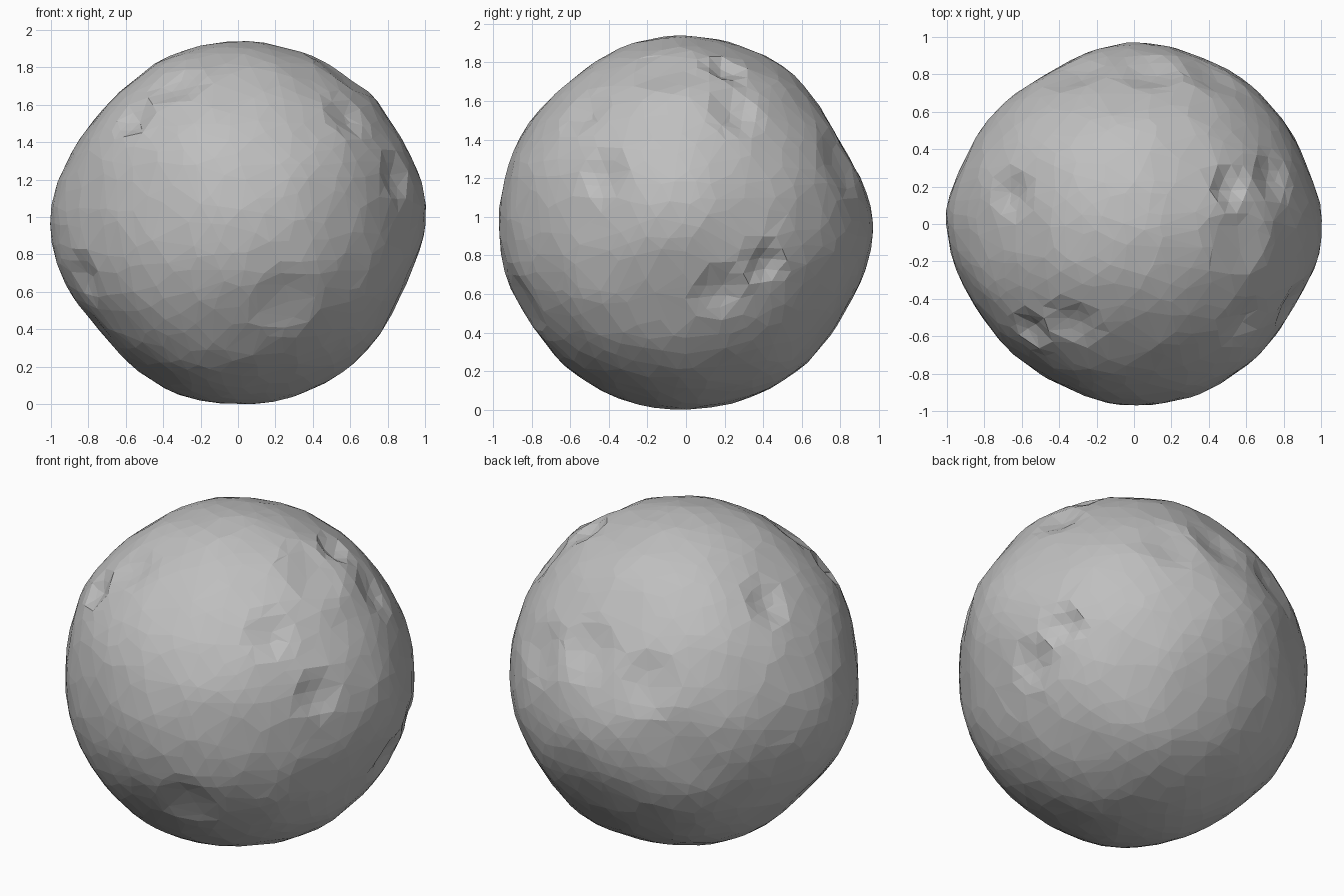
import bpy, bmesh, math
from mathutils import Vector, noise

cube = bpy.data.objects.get("Cube")
if cube:
    bpy.data.objects.remove(cube, do_unlink=True)

# Single rock colour
rock = bpy.data.materials.new("grey rock")
rock.use_nodes = True
colour = (0.52, 0.52, 0.52, 1)
rock.diffuse_color = colour
bsdf = rock.node_tree.nodes["Principled BSDF"]
bsdf.inputs["Base Color"].default_value = colour
bsdf.inputs["Roughness"].default_value = 0.9

# Named directions from the centre of the body
LEFT, BACK, UP = Vector((1, 0, 0)), Vector((0, 1, 0)), Vector((0, 0, 1))
RIGHT, FRONT, DOWN = -LEFT, -BACK, -UP

# Crater radius and depth by kind
CRATER_KINDS = {
    "small": (0.12, 0.04),
    "medium": (0.15, 0.03),
    "wide": (0.2, 0.025),
}

# Crater directions by kind
CRATERS = {
    "small": [
        LEFT * 0.5 + BACK * 0.2 + UP * 0.8,
        LEFT + BACK * 0.5 + DOWN * 0.24,
        RIGHT + FRONT + UP,
    ],
    "medium": [
        LEFT + BACK * 0.35 + UP * 0.8,
        LEFT + FRONT * 0.5 + UP * 0.3,
        LEFT + FRONT * 0.9 + UP,
        LEFT + BACK * 0.2 + DOWN * 0.4,
        RIGHT + BACK * 0.25 + UP,
        RIGHT * 0.45 + FRONT * 0.7 + UP,
        RIGHT + FRONT * 0.5 + DOWN * 0.35,
    ],
    "wide": [
        LEFT * 0.7 + FRONT * 0.1 + UP,
        LEFT * 0.5 + BACK + UP * 0.4,
        LEFT * 0.1 + BACK + UP * 0.5,
        RIGHT * 0.4 + BACK + UP * 0.4,
        LEFT * 0.3 + FRONT + DOWN * 0.5,
    ],
}

# Spread and height of broad relief by kind
RELIEF_KINDS = {
    "bulge": (0.45, 0.04),
    "ridge": (0.3, 0.015),
    "slope": (0.35, -0.02),
    "basin": (0.45, -0.05),
}

# Relief directions by kind
RELIEF = {
    "bulge": [LEFT + UP * 0.1, RIGHT],
    "ridge": [BACK, LEFT + UP, UP + LEFT * 0.2, DOWN + BACK * 0.6 + LEFT * 0.4],
    "slope": [
        RIGHT + UP,
        RIGHT + DOWN * 0.8 + FRONT * 0.3,
        RIGHT + DOWN * 0.8,
        LEFT + DOWN * 0.4,
        BACK + UP * 0.4 + RIGHT * 0.4,
        BACK + DOWN * 0.6,
        FRONT + DOWN * 0.6,
        FRONT + UP,
        LEFT + FRONT * 0.5,
        RIGHT + FRONT * 0.5,
        RIGHT * 0.6 + FRONT,
        RIGHT * 0.7 + BACK,
    ],
    "basin": [BACK + UP * 0.6],
}


def crater_height(t, depth):
    """Soft bowl with a low rounded rim."""
    bowl = -depth * max(0, 1 - t * t) ** 1.4
    rim = 0.15 * depth * math.exp(-((t - 1.1) / 0.3) ** 2)
    return bowl + rim


def surface_radius(d):
    """Distance of the surface from the centre along direction d."""
    r = 0.965 + 0.012 * noise.noise(d * 2.6 + LEFT * 3 + BACK)
    r += 0.006 * noise.noise(d * 6)
    for kind, axes in RELIEF.items():
        spread, height = RELIEF_KINDS[kind]
        for axis in axes:
            r += height * math.exp(-(d.angle(axis) / spread) ** 2 * 1.5)
    for kind, axes in CRATERS.items():
        size, depth = CRATER_KINDS[kind]
        for axis in axes:
            r += crater_height(d.angle(axis) / size, depth)
    return r


# Asteroid body
bm = bmesh.new()
bmesh.ops.create_icosphere(bm, subdivisions=5, radius=1)
for v in bm.verts:
    direction = v.co.normalized()
    v.co = direction * surface_radius(direction)

# Centre it and stand it on the ground
spans = [[v.co[i] for v in bm.verts] for i in range(3)]
offset = Vector([-(min(s) + max(s)) / 2 for s in spans])
offset.z = -min(spans[2])
bmesh.ops.translate(bm, verts=bm.verts, vec=offset)

mesh = bpy.data.meshes.new("asteroid_body")
bm.to_mesh(mesh)
bm.free()
mesh.materials.append(rock)
body = bpy.data.objects.new("asteroid_body", mesh)
bpy.context.collection.objects.link(body)

# Reduce to irregular facets
facets = body.modifiers.new("facets", "DECIMATE")
facets.ratio = 0.4
